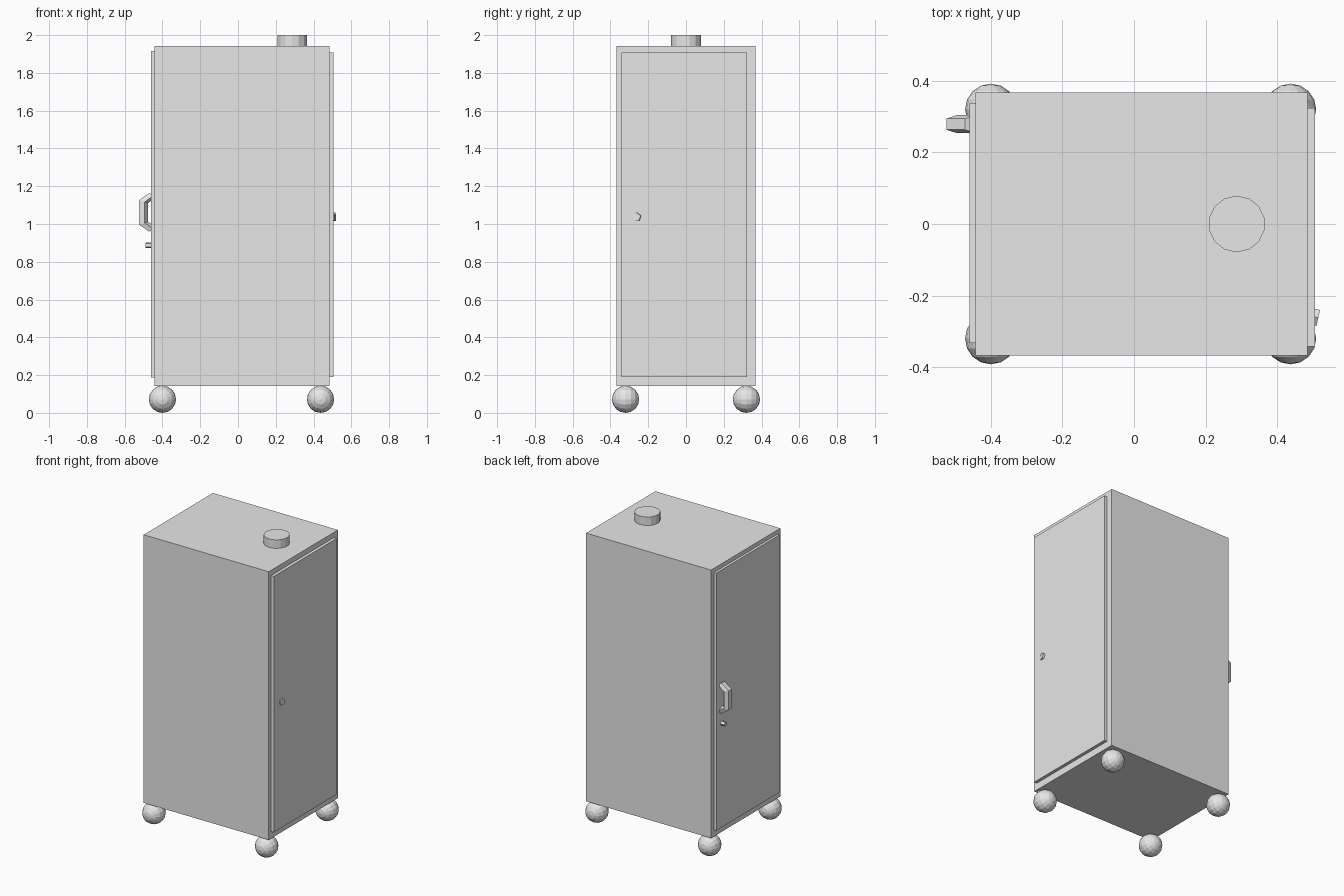
import bpy, bmesh
from math import radians
from mathutils import Matrix, Vector

if "Cube" in bpy.data.objects:
    bpy.data.objects.remove(bpy.data.objects["Cube"], do_unlink=True)

GREY = (0.8, 0.8, 0.8, 1)
grey = bpy.data.materials.new("light grey")
grey.use_nodes = True
grey.diffuse_color = GREY
grey.node_tree.nodes["Principled BSDF"].inputs["Base Color"].default_value = GREY


def finish(name, bm):
    bmesh.ops.recalc_face_normals(bm, faces=bm.faces)
    mesh = bpy.data.meshes.new(name)
    bm.to_mesh(mesh)
    bm.free()
    mesh.materials.append(grey)
    obj = bpy.data.objects.new(name, mesh)
    bpy.context.collection.objects.link(obj)
    return obj


def box(name, low, high):
    low, high = Vector(low), Vector(high)
    bm = bmesh.new()
    bmesh.ops.create_cube(bm, size=1, matrix=Matrix.Translation((low + high) / 2)
                          @ Matrix.Diagonal((*(high - low), 1)))
    return finish(name, bm)


def prism(name, centre, radius, depth, sides, turn=Matrix()):
    bm = bmesh.new()
    bmesh.ops.create_cone(bm, cap_ends=True, segments=sides, radius1=radius,
                          radius2=radius, depth=depth,
                          matrix=Matrix.Translation(centre) @ turn)
    return finish(name, bm)


# Cabinet and its two side doors
box("cabinet_body", (-0.443, -0.367, 0.143), (0.485, 0.367, 1.943))
box("left_panel_door", (-0.46, -0.333, 0.187), (-0.44, 0.336, 1.915))
box("right_panel_door", (0.48, -0.342, 0.19), (0.506, 0.324, 1.908))

# Round vent on top
prism("top_vent", (0.287, 0, 1.965), 0.079, 0.07, 14)

# Ball feet
for side, x in (("left", 0.437), ("right", -0.4)):
    for end, y in (("front", -0.32), ("back", 0.32)):
        bm = bmesh.new()
        bmesh.ops.create_uvsphere(bm, u_segments=16, v_segments=8, radius=0.072,
                                  matrix=Matrix.Translation((x, y, 0.072))
                                  @ Matrix.Rotation(radians(90), 4, "X"))
        finish(f"{end}_{side}_ball_foot", bm)

# Pentagonal pull handle, mitred at its two bends
bm = bmesh.new()
path = [(-0.45, 1.156), (-0.502, 1.12), (-0.502, 1.003), (-0.45, 0.967)]
rings = []
for x, z in path:
    ring = []
    for i in range(5):
        v = Matrix.Rotation(radians(72 * i), 3, "Z") @ Vector((0.0267, 0, 0))
        slope = 0.3 if z > 1.06 else -0.3
        ring.append(bm.verts.new((x + v.x, 0.279 + v.y, z - slope * v.x)))
    rings.append(ring)
for a, b in zip(rings, rings[1:]):
    for i in range(5):
        j = (i + 1) % 5
        bm.faces.new((a[i], a[j], b[j], b[i]))
bm.faces.new(rings[0])
bm.faces.new(rings[-1])
finish("door_handle", bm)

# Small lock below the handle and tilted latch on the other door
sideways = Matrix.Rotation(radians(90), 4, "Y")
prism("door_lock", (-0.467, 0.279, 0.888), 0.015, 0.046, 5, sideways)
tilt = Matrix.Rotation(radians(-13), 4, "Z") @ sideways @ Matrix.Rotation(radians(15), 4, "Z")
prism("door_latch", (0.502, -0.26, 1.037), 0.024, 0.026, 5, tilt)
